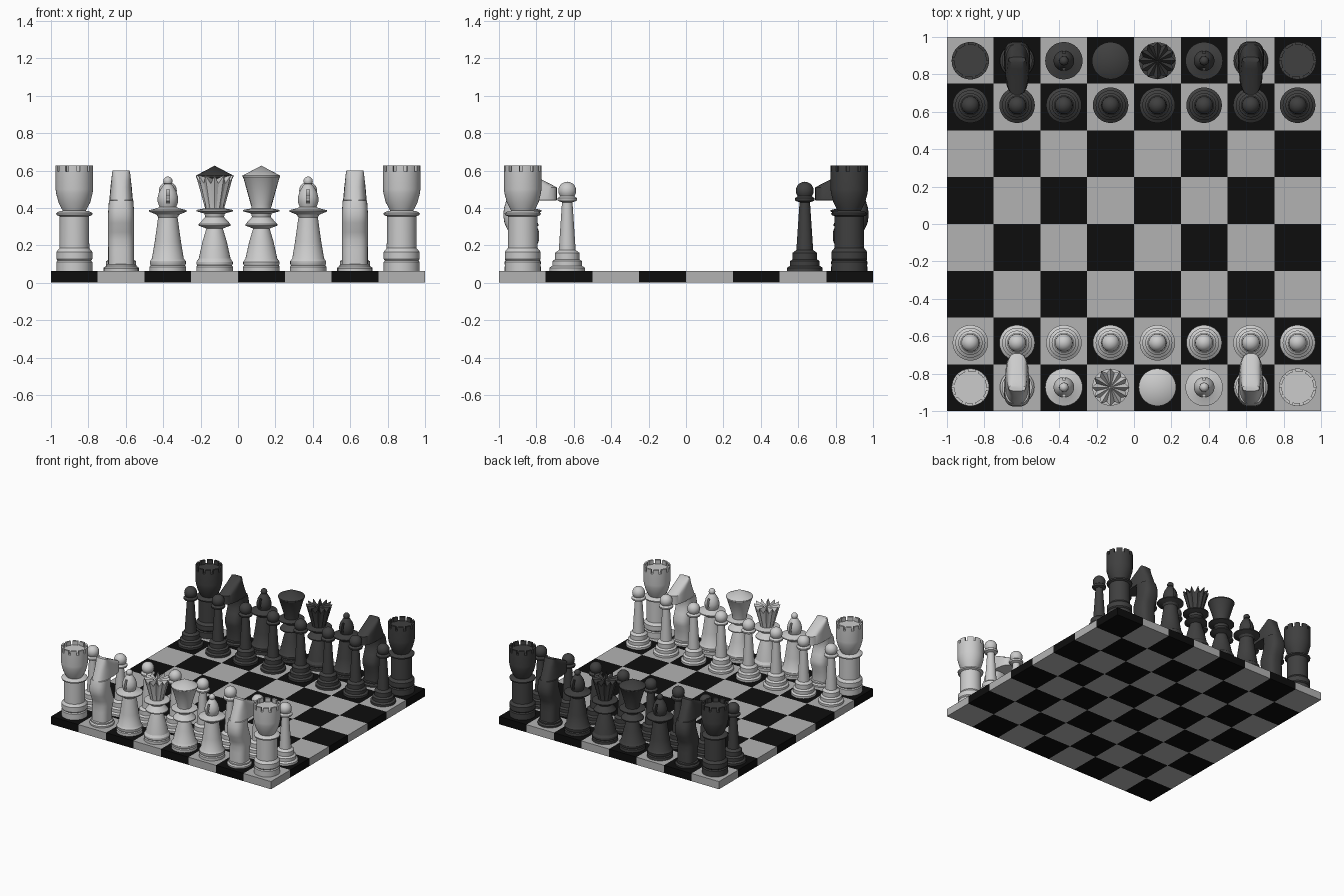
import bpy, bmesh, math
from mathutils import Matrix

if "Cube" in bpy.data.objects:
    bpy.data.objects.remove(bpy.data.objects["Cube"])

BASE = 0.063   # top of the board
SIDES = 32


def material(name, v):
    m = bpy.data.materials.new(name)
    m.diffuse_color = (v, v, v, 1)
    m.use_nodes = True
    m.node_tree.nodes["Principled BSDF"].inputs["Base Color"].default_value = m.diffuse_color
    return m


LIGHT, DARK = material("light_piece", 0.62), material("dark_piece", 0.05)
SQ_LIGHT, SQ_DARK = material("light_square", 0.45), material("dark_square", 0.004)


def skin(bm, rings):
    """Bridge successive vertex rings; a one-vertex ring is a pole."""
    for a, b in zip(rings, rings[1:]):
        n = max(len(a), len(b))
        for i in range(n):
            j = (i + 1) % n
            if len(b) == 1:
                bm.faces.new((a[i], a[j], b[0]))
            else:
                bm.faces.new((a[i], a[j], b[j], b[i]))
    bm.faces.new(rings[0][::-1])
    if len(rings[-1]) > 1:
        bm.faces.new(rings[-1])


def lathe(bm, profile, sides=SIDES):
    rings = []
    for r, z in profile:
        if r == 0:
            rings.append([bm.verts.new((0, 0, z))])
        else:
            rings.append([bm.verts.new((r * math.cos(t), r * math.sin(t), z))
                          for t in (2 * math.pi * i / sides for i in range(sides))])
    skin(bm, rings)


def ball(r, z, start, steps=7):
    """Profile points of a sphere from angle start up to the pole."""
    pts = []
    for i in range(steps + 1):
        a = start + (math.pi / 2 - start) * i / steps
        pts.append((r * math.cos(a) if i < steps else 0, z + r * math.sin(a)))
    return pts


def finish(bm, name, angle=32):
    bmesh.ops.recalc_face_normals(bm, faces=bm.faces)
    me = bpy.data.meshes.new(name)
    bm.to_mesh(me)
    bm.free()
    me.shade_smooth()
    me.set_sharp_from_angle(angle=math.radians(angle))
    return me


# Board: checkered slab
bm = bmesh.new()
bmesh.ops.create_grid(bm, x_segments=8, y_segments=8, size=1)
ext = bmesh.ops.extrude_face_region(bm, geom=bm.faces[:], use_keep_orig=True)
bmesh.ops.translate(bm, vec=(0, 0, BASE),
                    verts=[v for v in ext["geom"] if isinstance(v, bmesh.types.BMVert)])
for f in bm.faces:
    c = f.calc_center_median() * 0.99
    f.material_index = (int((c.x + 1) * 4) + int((c.y + 1) * 4) + 1) % 2
board_mesh = finish(bm, "board")
board_mesh.materials.append(SQ_LIGHT)
board_mesh.materials.append(SQ_DARK)
bpy.context.collection.objects.link(bpy.data.objects.new("board", board_mesh))


def pawn():
    bm = bmesh.new()
    lathe(bm, [(.095, BASE), (.095, .08), (.08, .09), (.08, .115), (.065, .125), (.065, .16),
               (.045, .175), (.028, .43), (.05, .438), (.053, .445), (.053, .452), (.042, .458)]
          + ball(.048, .492, -.65))
    return finish(bm, "pawn")


def rook():
    bm = bmesh.new()
    lathe(bm, [(.096, BASE), (.096, .11), (.09, .118), (.096, .126), (.096, .165), (.08, .185),
               (.078, .355), (.095, .362), (.097, .372), (.08, .382), (.062, .385), (.085, .43),
               (.098, .48), (.1, .5), (.1, .595)], 40)
    # battlement teeth around the rim
    for k in range(10):
        lo, hi = [], []
        for z, out in ((.594, lo), (.628, hi)):
            for r, order in ((.1, (0, 1, 2, 3)), (.085, (3, 2, 1, 0))):
                for s in order:
                    t = 2 * math.pi * (k + s * .72 / 3) / 10
                    out.append(bm.verts.new((r * math.cos(t), r * math.sin(t), z)))
        skin(bm, [lo, hi])
    return finish(bm, "rook")


def bishop():
    bm = bmesh.new()
    lathe(bm, [(.098, BASE), (.098, .085), (.092, .092), (.096, .1), (.096, .115), (.085, .13),
               (.07, .22), (.052, .35), (.062, .365), (.1, .38), (.1, .388), (.06, .398),
               (.045, .405), (.054, .43), (.055, .455), (.047, .485), (.03, .515), (.018, .528)]
          + ball(.025, .543, -.5, 5))
    me = finish(bm, "bishop")
    # slot cut in the mitre
    cut = bmesh.new()
    bmesh.ops.create_cube(cut, size=1, matrix=Matrix.Translation((0, 0, .46))
                          @ Matrix.Diagonal((.016, .3, .075, 1)))
    cutter = bpy.data.objects.new("mitre_cutter", finish(cut, "mitre_cutter"))
    body = bpy.data.objects.new("bishop_blank", me)
    for o in (cutter, body):
        bpy.context.collection.objects.link(o)
    mod = body.modifiers.new("slot", "BOOLEAN")
    mod.operation, mod.object, mod.solver = "DIFFERENCE", cutter, "EXACT"
    dg = bpy.context.evaluated_depsgraph_get()
    result = bpy.data.meshes.new_from_object(body.evaluated_get(dg))
    for o in (cutter, body):
        bpy.data.objects.remove(o)
    result.shade_smooth()
    result.set_sharp_from_angle(angle=math.radians(32))
    return result


# Shared stem of king and queen
STEM = [(.098, BASE), (.098, .085), (.093, .092), (.097, .1), (.097, .112), (.085, .13),
        (.065, .22), (.044, .29), (.085, .305), (.085, .313), (.05, .352), (.055, .37),
        (.098, .382), (.098, .389), (.052, .398)]


def king():
    bm = bmesh.new()
    lathe(bm, STEM + [(.055, .42), (.096, .56), (.1, .565), (.1, .573), (0, .626)])
    return finish(bm, "king")


def queen():
    bm = bmesh.new()
    lathe(bm, STEM)
    # pleated crown: points and valleys alternate
    n = 24
    rings = []
    for peak, valley in (((.05, .395), (.05, .395)), ((.06, .43), (.052, .43)),
                         ((.1, .575), (.08, .53))):
        ring = []
        for i in range(n):
            r, z = (peak, valley)[i % 2]
            t = 2 * math.pi * i / n
            ring.append(bm.verts.new((r * math.cos(t), r * math.sin(t), z)))
        rings.append(ring)
    rings.append([bm.verts.new((0, 0, .55))])
    skin(bm, rings)
    return finish(bm, "queen", 15)


def knight():
    bm = bmesh.new()
    lathe(bm, [(.092, BASE), (.092, .075), (.082, .085), (.082, .095), (.07, .1)])
    # horse body: z, back y, front y, half width
    sections = [(.09, -.07, .07, .069), (.18, -.068, .07, .069), (.23, -.066, .088, .07),
                (.27, -.075, .088, .07), (.32, -.098, .07, .07), (.36, -.104, .055, .07),
                (.40, -.1, .052, .068), (.44, -.088, .06, .065), (.441, -.088, .182, .063),
                (.51, -.062, .182, .057), (.545, -.045, .115, .053), (.58, -.03, .045, .049),
                (.6, -.02, .01, .045)]
    rings = []
    for z, back, front, w in sections:
        ring = []
        for i in range(SIDES):
            t = 2 * math.pi * i / SIDES
            c, s = (math.copysign(abs(v) ** .75, v) for v in (math.cos(t), math.sin(t)))
            ring.append(bm.verts.new((w * c, (back + front) / 2 + (front - back) / 2 * s, z)))
        rings.append(ring)
    skin(bm, rings)
    return finish(bm, "knight")


# Set out both sides; the dark side is turned half round
makers = {"pawn": pawn, "rook": rook, "knight": knight, "bishop": bishop,
          "queen": queen, "king": king}
RANK = ["rook", "knight", "bishop", "queen", "king", "bishop", "knight", "rook"]
for side, mat, turn in (("light", LIGHT, 0), ("dark", DARK, math.pi)):
    meshes = {}
    for kind, make in makers.items():
        meshes[kind] = make()
        meshes[kind].materials.clear()
        meshes[kind].materials.append(mat)
    for i, kind in enumerate(RANK):
        for k, y in ((kind, -.873), ("pawn", -.635)):
            ob = bpy.data.objects.new(f"{side}_{k}_{i + 1}", meshes[k])
            ob.matrix_world = (Matrix.Rotation(turn, 4, "Z")
                               @ Matrix.Translation((-.875 + .25 * i, y, 0)))
            bpy.context.collection.objects.link(ob)
